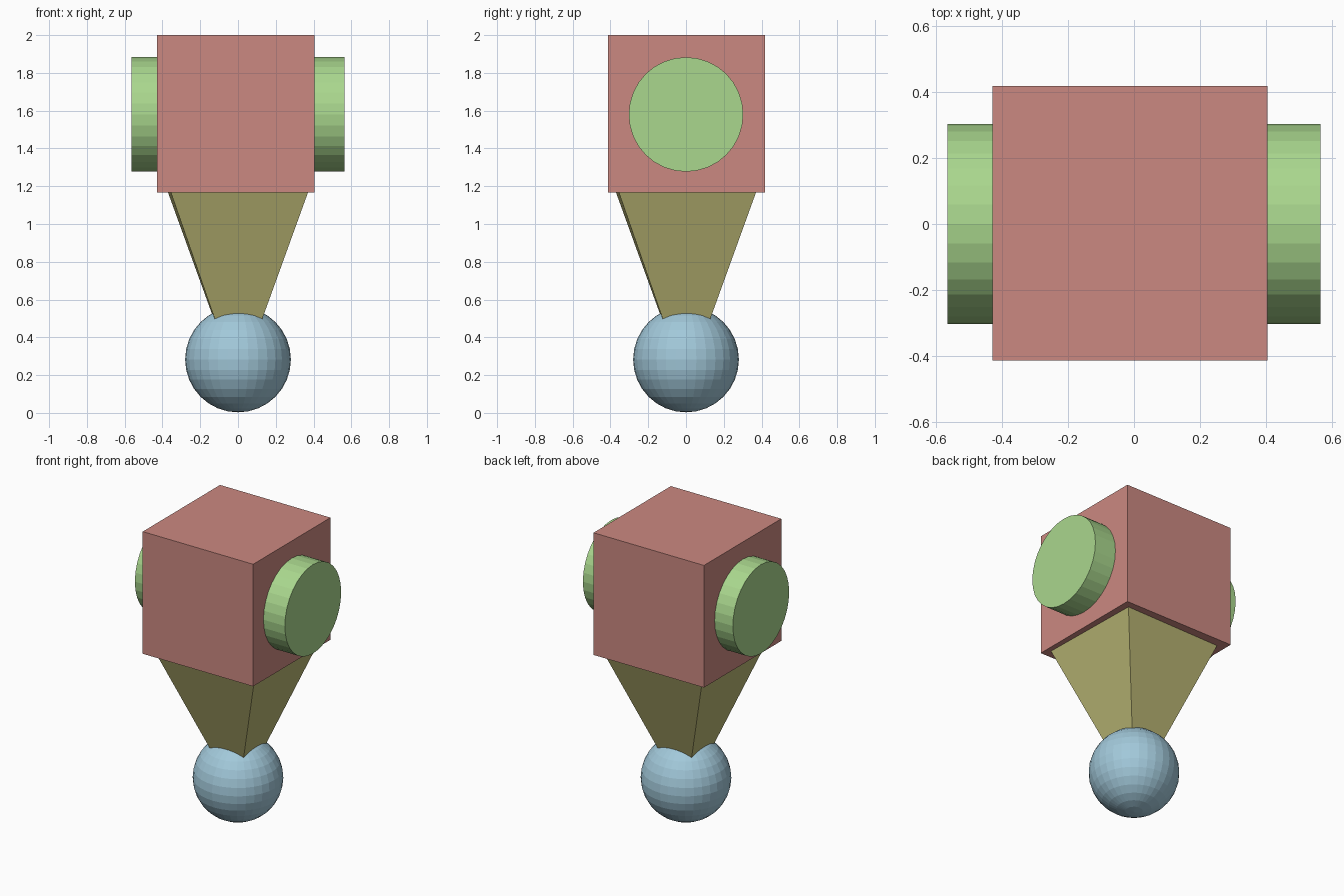
import bpy
from math import radians, pi

if "Cube" in bpy.data.objects:
    bpy.data.objects.remove(bpy.data.objects["Cube"])


def finish(name, color):
    """Name the active object and give it a plain coloured material."""
    obj = bpy.context.object
    obj.name = name
    mat = bpy.data.materials.new(name + "_color")
    mat.diffuse_color = (*color, 1)
    mat.use_nodes = True
    mat.node_tree.nodes["Principled BSDF"].inputs["Base Color"].default_value = mat.diffuse_color
    obj.data.materials.append(mat)
    return obj


# Ball at the bottom
bpy.ops.mesh.primitive_uv_sphere_add(segments=32, ring_count=16, radius=0.28,
                                     location=(0, 0, 0.283))
finish("base_ball", (0.36, 0.58, 0.70))

# Inverted four-sided pyramid, its tip buried in the ball and its top in the block
tip_z, top_z = 0.143, 1.2
bpy.ops.mesh.primitive_cone_add(vertices=4, radius1=0, radius2=0.53,
                                depth=top_z - tip_z,
                                location=(0, 0, (tip_z + top_z) / 2),
                                rotation=(0, 0, radians(46.2)))
finish("tapered_body", (0.50, 0.48, 0.18))

# Block on top
bpy.ops.mesh.primitive_cube_add(size=0.832, location=(-0.012, 0.002, 1.584))
finish("head_block", (0.60, 0.25, 0.22))

# Round bar passing sideways through the block
bpy.ops.mesh.primitive_cylinder_add(vertices=32, radius=0.303, depth=1.13,
                                    location=(0, 0, 1.58),
                                    rotation=(0, pi / 2, 0))
finish("side_cylinder", (0.40, 0.68, 0.27))
